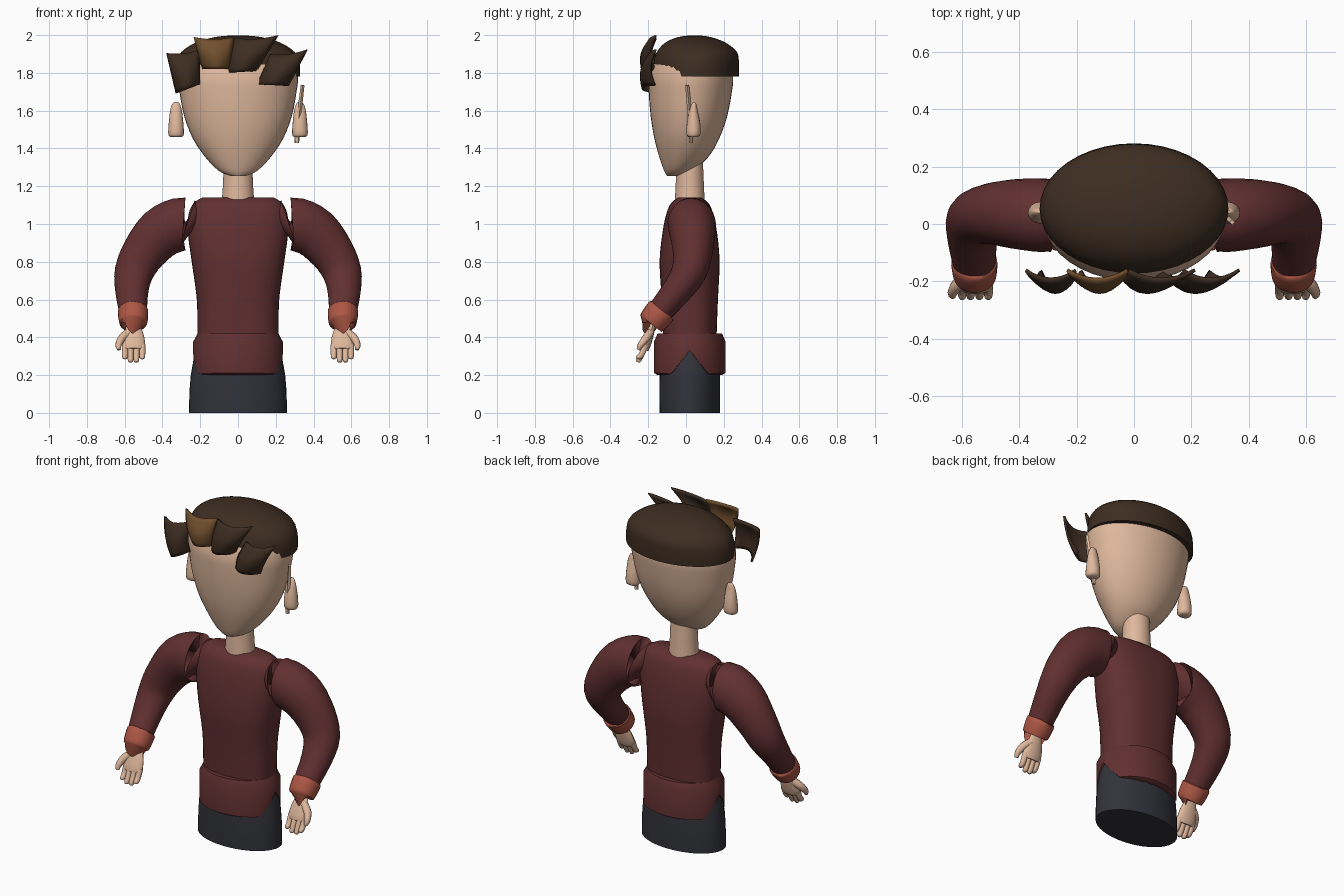
import bpy, bmesh
from math import sin, cos, pi, radians
from mathutils import Vector

if "Cube" in bpy.data.objects:
    bpy.data.objects.remove(bpy.data.objects["Cube"])


def material(name, rgb):
    m = bpy.data.materials.new(name)
    m.use_nodes = True
    m.diffuse_color = (*rgb, 1)
    m.node_tree.nodes["Principled BSDF"].inputs["Base Color"].default_value = (*rgb, 1)
    return m


SKIN = material("skin", (.74, .48, .335))
SWEATER = material("dark red knit", (.12, .029, .03))
CUFF = material("coral trim", (.42, .095, .06))
TROUSERS = material("dark navy cloth", (.032, .033, .042))
HAIR = material("dark brown hair", (.047, .026, .015))
STREAK = material("light brown hair", (.165, .077, .026))


def finish(name, bm, mat, angle=40):
    bmesh.ops.recalc_face_normals(bm, faces=bm.faces)
    me = bpy.data.meshes.new(name)
    bm.to_mesh(me)
    bm.free()
    me.materials.append(mat)
    ob = bpy.data.objects.new(name, me)
    bpy.context.collection.objects.link(ob)
    bpy.ops.object.select_all(action='DESELECT')
    ob.select_set(True)
    bpy.context.view_layer.objects.active = ob
    if angle:
        bpy.ops.object.shade_smooth_by_angle(angle=radians(angle))
    return ob


def smooth_rows(rows, steps):
    """Catmull-Rom interpolation between rows of numbers."""
    out = []
    for i in range(len(rows) - 1):
        a, b = rows[max(i - 1, 0)], rows[i]
        c, d = rows[i + 1], rows[min(i + 2, len(rows) - 1)]
        for s in range(steps):
            t = s / steps
            out.append([.5 * (2 * q + (r - p) * t + (2 * p - 5 * q + 4 * r - w) * t * t
                              + (3 * q - p - 3 * r + w) * t ** 3)
                        for p, q, r, w in zip(a, b, c, d)])
    return out + [list(rows[-1])]


def skin_rings(bm, rings):
    loops = [[bm.verts.new(p) for p in ring] for ring in rings]
    n = len(loops[0])
    for a, b in zip(loops, loops[1:]):
        for i in range(n):
            bm.faces.new((a[i], a[(i + 1) % n], b[(i + 1) % n], b[i]))
    bm.faces.new(loops[0])
    bm.faces.new(loops[-1])


def power(v, e):
    return abs(v) ** e * (1 if v > 0 else -1)


def stack(name, rows, mat, steps=3, n=40, square=2, cx=0, angle=40):
    """Body of level oval sections: rows of (z, front y, back y, half width)."""
    bm = bmesh.new()
    rings = []
    for z, y0, y1, rx in smooth_rows(rows, steps):
        rings.append([(cx + rx * power(cos(k * 2 * pi / n), 2 / square),
                       (y0 + y1) / 2 + (y1 - y0) / 2 * power(sin(k * 2 * pi / n), 2 / square), z)
                      for k in range(n)])
    skin_rings(bm, rings)
    return finish(name, bm, mat, angle)


def tube(name, rows, mat, steps=3, n=20, flat=1, side=1, angle=40):
    """Limb along a path: rows of (x, y, z, radius); flat squeezes it front to back."""
    bm = bmesh.new()
    pts = smooth_rows(rows, steps)
    path = [Vector(p[:3]) for p in pts]
    rings = []
    for i, p in enumerate(path):
        t = (path[min(i + 1, len(path) - 1)] - path[max(i - 1, 0)]).normalized()
        v = t.cross(Vector((1, 0, 0)) if abs(t.x) < .98 else Vector((0, 0, 1))).normalized()
        u = v.cross(t)
        r = pts[i][3]
        ring = [p + u * r * cos(k * 2 * pi / n) + v * r * flat * sin(k * 2 * pi / n) for k in range(n)]
        rings.append([(q.x * side, q.y, q.z) for q in ring])
    skin_rings(bm, rings)
    return finish(name, bm, mat, angle)


# Trousers, torso and neck
stack("trousers", [(0, -.14, .18, .26), (.2, -.14, .18, .25), (.42, -.125, .165, .205)], TROUSERS)
stack("sweater_body", [(.34, -.12, .16, .215), (.5, -.125, .165, .215), (.62, -.13, .17, .22),
                       (.8, -.14, .178, .245), (.95, -.125, .165, .265), (1.05, -.105, .145, .262),
                       (1.11, -.08, .12, .235), (1.14, -.04, .08, .19)], SWEATER, square=2.4)
stack("neck", [(1.1, -.06, .1, .088), (1.2, -.055, .095, .08), (1.32, -.05, .09, .076)], SKIN)

# Flared sweater hem, notched at both sides
bm = bmesh.new()
N = 80
rings = [[], [], [], []]
for k in range(N):
    c, s = cos(k * 2 * pi / N), sin(k * 2 * pi / N)
    y = .19 * s
    hem = .2 + .13 * max(0, 1 - abs(y) / .1)
    drop = .02 * abs(s)
    for ring, f, z in zip(rings, (.9, 1, 1.0, .9), (.42, .375, hem + drop * .6, hem)):
        ring.append((.238 * f * c, .02 + .19 * f * s, z))
skin_rings(bm, rings)
finish("sweater_hem", bm, SWEATER)

# Head and hair cap
stack("head", [(1.255, -.1, -.03, .04), (1.28, -.115, .03, .1), (1.35, -.14, .115, .17),
               (1.45, -.167, .175, .238), (1.57, -.187, .218, .285), (1.7, -.197, .243, .31),
               (1.78, -.195, .25, .318), (1.86, -.165, .235, .3), (1.93, -.1, .18, .2)], SKIN)
stack("hair_cap", [(1.78, -.175, .28, .328), (1.85, -.172, .28, .326), (1.91, -.155, .27, .3),
                   (1.96, -.11, .21, .225), (1.99, -.04, .13, .12), (1.999, .03, .06, .02)],
      HAIR, angle=35)


# Swept fringe locks: curved four-cornered shells
def lock(name, corners, mat, bow=.07, n=8):
    tl, tr, br, bl = [Vector(c) for c in corners]
    bm = bmesh.new()
    grid = []
    for j in range(n + 1):
        v = j / n
        row = []
        for i in range(n + 1):
            u = i / n
            p = tl.lerp(tr, u).lerp(bl.lerp(br, u), v)
            y = -.165 - bow * sin(pi * u) ** .8 * (.45 + .55 * v) - .025 * sin(pi * v)
            row.append(bm.verts.new((p.x, y, p.y - .012 * sin(pi * u) * (1 - v))))
        grid.append(row)
    for a, b in zip(grid, grid[1:]):
        for i in range(n):
            bm.faces.new((a[i], a[i + 1], b[i + 1], b[i]))
    ob = finish(name, bm, mat)
    mod = ob.modifiers.new("thickness", 'SOLIDIFY')
    mod.thickness = .012


lock("fringe_right", [(-.38, 1.905), (-.2, 1.925), (-.2, 1.74), (-.33, 1.69)], HAIR)
lock("fringe_streak", [(-.235, 1.99), (-.02, 1.99), (-.04, 1.82), (-.19, 1.82)], STREAK)
lock("fringe_middle", [(-.02, 1.985), (.215, 2.0), (.1, 1.81), (-.06, 1.8)], HAIR)
lock("fringe_left", [(.17, 1.9), (.37, 1.925), (.27, 1.73), (.1, 1.74)], HAIR)

# Ears, arms and hands, mirrored
FINGERS = ((.507, .285), (.538, .268), (.569, .268), (.598, .285))
for side, tag in ((1, "left"), (-1, "right")):
    stack(tag + "_ear", [(1.46, .015, .06, .03), (1.475, .002, .076, .041), (1.53, .004, .076, .039),
                         (1.6, .018, .062, .031), (1.635, .03, .055, .02), (1.645, .038, .048, .01)],
          SKIN, n=16, cx=.328 * side)
    tube(tag + "_sleeve", [(.235, .03, .975, .09), (.26, .03, .99, .13), (.31, .03, .998, .142),
                           (.41, .035, .95, .135), (.5, .035, .845, .117), (.55, .015, .745, .104),
                           (.562, -.05, .645, .088), (.556, -.14, .535, .074)],
         SWEATER, n=28, flat=.9, side=side)
    tube(tag + "_cuff", [(.556, -.128, .545, .07), (.556, -.132, .54, .08), (.555, -.158, .507, .079),
                         (.553, -.184, .476, .073), (.553, -.187, .472, .06)],
         CUFF, steps=2, n=24, side=side)
    tube(tag + "_palm", [(.553, -.16, .5, .036), (.553, -.178, .455, .04), (.553, -.195, .41, .055),
                         (.553, -.213, .36, .062), (.553, -.222, .335, .055)],
         SKIN, n=16, flat=.42, side=side)
    tube(tag + "_thumb", [(.58, -.19, .425, .022), (.615, -.212, .395, .022),
                          (.632, -.24, .36, .017), (.63, -.252, .335, .01)], SKIN, n=10, side=side)
    for number, (x, tip) in enumerate(FINGERS):
        tube(f"{tag}_finger_{number + 1}", [(x, -.213, .36, .017), (x, -.235, .31, .016),
                                            (x, -.252, tip + .008, .014), (x, -.255, tip, .008)],
             SKIN, n=10, side=side)

# Small drop and stick at the left ear
stack("ear_drop", [(1.43, .018, .036, .012), (1.48, .016, .038, .014)], SKIN, steps=1, n=8, cx=.312)
tube("ear_stick", [(.322, .02, 1.56, .011), (.332, .014, 1.65, .011), (.342, .006, 1.735, .01)],
     SKIN, steps=1, n=4, angle=0)
